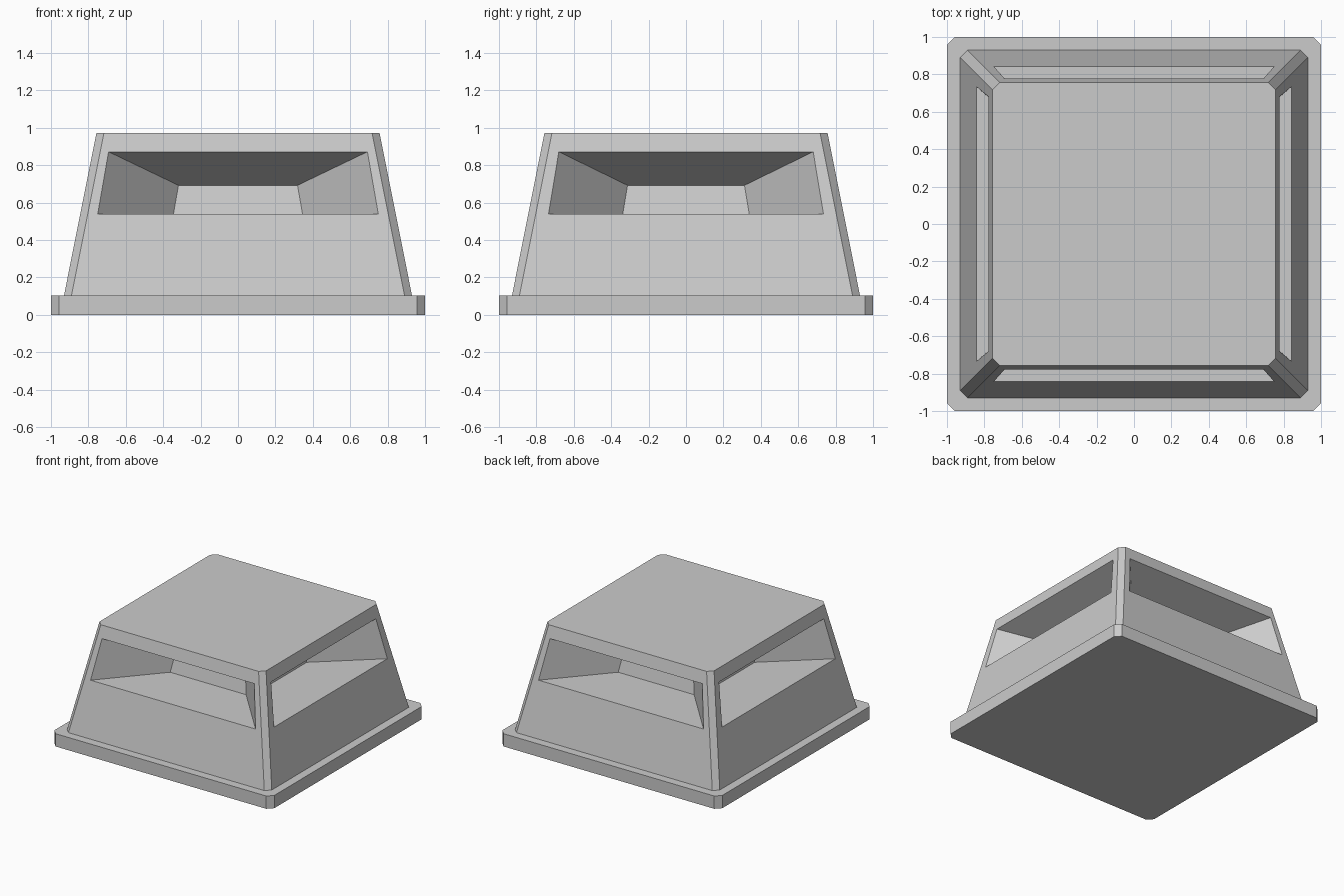
import bpy
import bmesh
from mathutils import Matrix, Vector
from math import pi

if "Cube" in bpy.data.objects:
    bpy.data.objects.remove(bpy.data.objects["Cube"])


def make_object(name, bm):
    bmesh.ops.recalc_face_normals(bm, faces=bm.faces)
    mesh = bpy.data.meshes.new(name)
    bm.to_mesh(mesh)
    bm.free()
    obj = bpy.data.objects.new(name, mesh)
    bpy.context.collection.objects.link(obj)
    return obj


def loft(bm, low, high):
    """Closed solid between two matching loops."""
    a = [bm.verts.new(p) for p in low]
    b = [bm.verts.new(p) for p in high]
    bm.faces.new(a[::-1])
    bm.faces.new(b)
    n = len(a)
    for i in range(n):
        j = (i + 1) % n
        bm.faces.new((a[i], a[j], b[j], b[i]))


def cut_square(half, cut, z):
    """Square loop with clipped corners."""
    h, c = half, half - cut
    return [(c, -h, z), (h, -c, z), (h, c, z), (c, h, z),
            (-c, h, z), (-h, c, z), (-h, -c, z), (-c, -h, z)]


# Base plate
bm = bmesh.new()
loft(bm, cut_square(1.0, 0.043, 0), cut_square(1.0, 0.043, 0.105))
make_object("base_plate", bm)

# Tapered housing with clipped corners
Z0, Z1, H0, H1 = 0.105, 0.972, 0.93, 0.757
bm = bmesh.new()
loft(bm, cut_square(H0, 0.04, Z0), cut_square(H1, 0.04, Z1))
housing = make_object("housing", bm)

# Four window recesses, each narrowing toward the centre of the floor
FLOOR, TOP = 0.54, 0.872
apex = Vector((0, 0, FLOOR))


def wall(z):
    return H0 + (H1 - H0) * (z - Z0) / (Z1 - Z0)


bm = bmesh.new()
for k in range(4):
    w0, w1 = ((0.75, 0.692), (0.735, 0.68))[k % 2]
    rot = Matrix.Rotation(k * pi / 2, 3, 'Z')
    outline = [rot @ Vector(p) for p in (
        (-w0, -wall(FLOOR), FLOOR), (w0, -wall(FLOOR), FLOOR),
        (w1, -wall(TOP), TOP), (-w1, -wall(TOP), TOP))]
    loft(bm, [apex + (p - apex) * 0.46 for p in outline],
         [apex + (p - apex) * 1.15 for p in outline])
cutter = make_object("window_cutter", bm)
cutter.hide_render = True
cutter.hide_viewport = False
cutter.display_type = 'WIRE'

mod = housing.modifiers.new("windows", 'BOOLEAN')
mod.operation = 'DIFFERENCE'
mod.solver = 'EXACT'
mod.object = cutter
